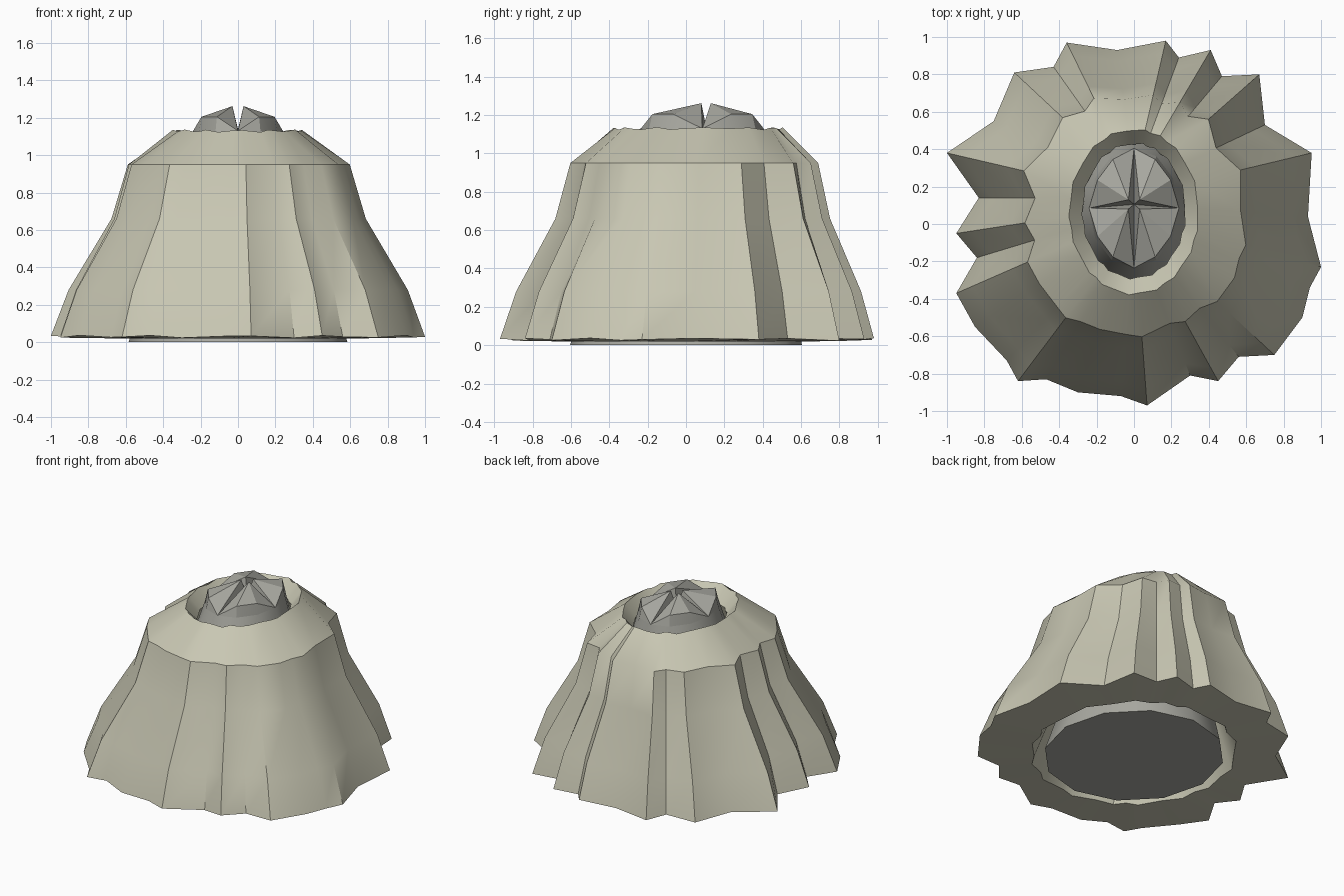
import bpy, bmesh, math
from math import sin, cos, pi

if "Cube" in bpy.data.objects:
    bpy.data.objects.remove(bpy.data.objects["Cube"])


def material(name, col):
    m = bpy.data.materials.new(name)
    m.diffuse_color = (*col, 1)
    m.use_nodes = True
    m.node_tree.nodes["Principled BSDF"].inputs["Base Color"].default_value = m.diffuse_color
    return m


def make_object(name, bm, mat, angle):
    bmesh.ops.recalc_face_normals(bm, faces=bm.faces)
    me = bpy.data.meshes.new(name)
    bm.to_mesh(me)
    bm.free()
    me.materials.append(mat)
    ob = bpy.data.objects.new(name, me)
    bpy.context.collection.objects.link(ob)
    bpy.ops.object.select_all(action='DESELECT')
    ob.select_set(True)
    bpy.context.view_layer.objects.active = ob
    bpy.ops.object.shade_smooth_by_angle(angle=math.radians(angle))
    return ob


def bridge(bm, a, b):
    n = len(a)
    for i in range(n):
        j = (i + 1) % n
        bm.faces.new((a[i], a[j], b[j], b[i]))


shell_mat = material("shell_tan", (0.58, 0.57, 0.45))
body_mat = material("body_grey", (0.40, 0.40, 0.36))

# Jagged foot outline of the shell, counter-clockwise
foot = [(.95, .38), (.70, .53), (.67, .80), (.47, .79), (.41, .93), (.24, .89),
        (.17, .98), (-.09, .93), (-.36, .97), (-.43, .84), (-.64, .81),
        (-.75, .55), (-1, .38), (-.83, .14), (-.95, -.05), (-.84, -.18),
        (-.95, -.37), (-.85, -.55), (-.68, -.73), (-.62, -.84), (-.47, -.83),
        (-.30, -.90), (-.07, -.92), (.07, -.97), (.30, -.81), (.45, -.84),
        (.56, -.71), (.75, -.70), (.90, -.50), (.94, -.34), (1, -.23), (.93, .04)]
angles = [math.atan2(y, x) for x, y in foot]


def oval(rx, ry, cy, ripple=0.0):
    return [(rx * cos(a) * (1 + ripple * (-1) ** i),
             cy + ry * sin(a) * (1 + ripple * (-1) ** i)) for i, a in enumerate(angles)]


# Shell: the foot outline blends into the oval rim, then turns inside and down
bm = bmesh.new()
rim = oval(.345, .44, .065, .012)
rings = []
for z, t in ((.03, 0), (.28, .14), (.66, .48), (.95, .61), (1.13, 1)):
    rings.append([bm.verts.new((f[0] * (1 - t) + r[0] * t, f[1] * (1 - t) + r[1] * t,
                                z + .007 * sin(i * 2.3) * (t in (0, 1))))
                  for i, (f, r) in enumerate(zip(foot, rim))])
for pts, z in ((oval(.275, .36, .07, .015), 1.04), (oval(.66, .68, 0, .02), .02)):
    rings.append([bm.verts.new((x, y, z)) for x, y in pts])
for k in range(len(rings)):
    bridge(bm, rings[k], rings[(k + 1) % len(rings)])
make_object("shell", bm, shell_mat, 35)

# Inner body: tapered oval column standing on z = 0
N = 12
bm = bmesh.new()
rings = []
for z, rx, ry, cy in ((0, .585, .605, 0), (1.13, .24, .32, .085)):
    rings.append([bm.verts.new((rx * cos(2 * pi * i / N), cy + ry * sin(2 * pi * i / N), z))
                  for i in range(N)])
bridge(bm, *rings)
bm.faces.new(rings[0])
make_object("inner_body", bm, body_mat, 35)

# Four beak plates, parted by a cross-shaped groove
for name, sx, sy in (("back_right", 1, 1), ("back_left", -1, 1),
                     ("front_left", -1, -1), ("front_right", 1, -1)):
    bm = bmesh.new()

    def point(deg, k, z):
        a = math.radians(deg)
        return bm.verts.new((sx * .24 * k * cos(a), .085 + sy * .32 * k * sin(a), z))

    low = [point(d, 1, 1.13) for d in (0, 30, 60, 90)]
    mid = [point(d, .94, 1.205) for d in (30, 60)]
    peak = bm.verts.new((sx * .03, .105 + sy * .025, 1.262))
    core = bm.verts.new((0, .105, 1.14))
    for f in ((low[0], low[1], mid[0]), (low[1], low[2], mid[1], mid[0]),
              (low[2], low[3], mid[1]), (low[0], mid[0], peak), (mid[0], mid[1], peak),
              (mid[1], low[3], peak), (low[3], core, peak), (core, low[0], peak),
              (low[0], core, low[3], low[2], low[1])):
        bm.faces.new(f)
    make_object("beak_plate_" + name, bm, body_mat, 30)
